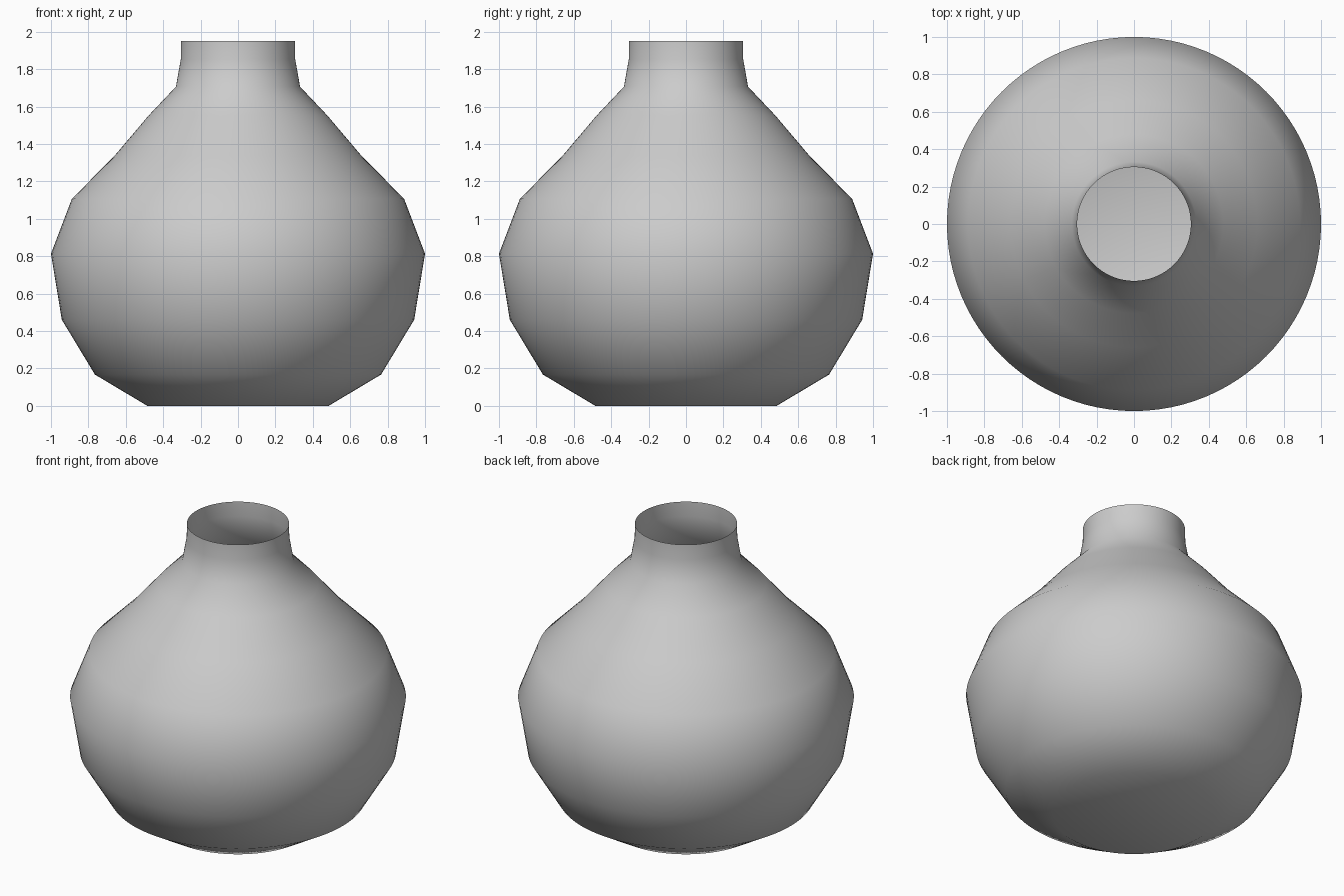
import bpy, bmesh, math

if "Cube" in bpy.data.objects:
    bpy.data.objects.remove(bpy.data.objects["Cube"])

# half profile of the vase: (radius, height), from base centre to open rim
PROFILE = [(0, 0), (0.485, 0), (0.765, 0.167), (0.942, 0.46), (1.0, 0.813),
           (0.888, 1.107), (0.66, 1.337), (0.477, 1.553), (0.332, 1.706),
           (0.306, 1.852), (0.304, 1.95)]
SEGMENTS = 96

# thin-walled body with closed base and open neck, turned round z
bm = bmesh.new()
verts = [bm.verts.new((r, 0, z)) for r, z in PROFILE]
edges = [bm.edges.new(pair) for pair in zip(verts, verts[1:])]
bmesh.ops.spin(bm, geom=verts + edges, cent=(0, 0, 0), axis=(0, 0, 1),
               angle=math.tau, steps=SEGMENTS)
bmesh.ops.remove_doubles(bm, verts=bm.verts[:], dist=1e-4)
bmesh.ops.recalc_face_normals(bm, faces=bm.faces[:])
for face in bm.faces:
    face.smooth = True

mesh = bpy.data.meshes.new("vase_body")
bm.to_mesh(mesh)
bm.free()
vase = bpy.data.objects.new("vase_body", mesh)
bpy.context.collection.objects.link(vase)
